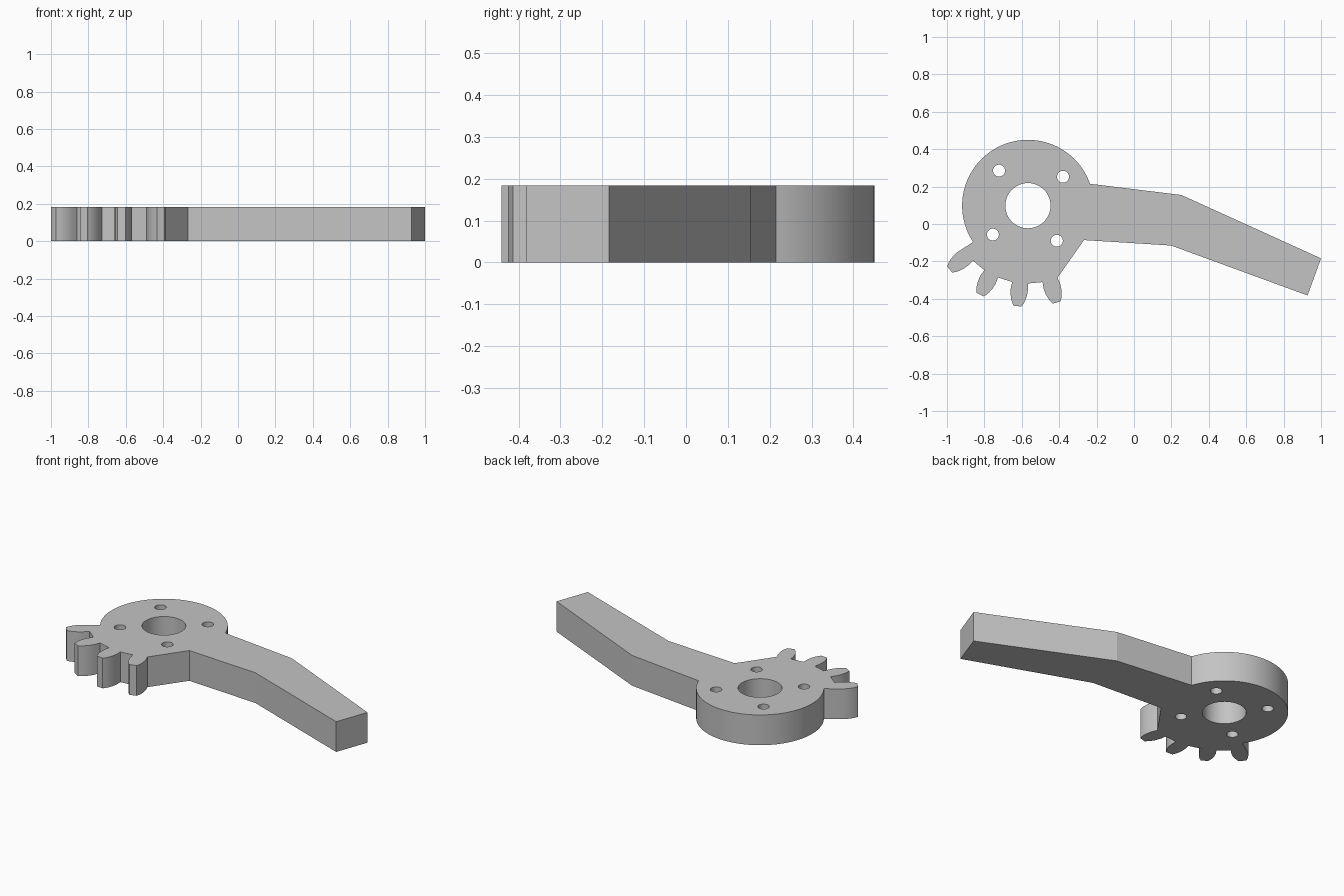
import bpy, bmesh
from math import radians, sin, cos
from mathutils import Vector

cube = bpy.data.objects.get("Cube")
if cube:
    bpy.data.objects.remove(cube)

HEIGHT = 0.184
HUB = Vector((-0.567, 0.098))


def polar(radius, degrees, centre=HUB):
    a = radians(degrees)
    return centre + radius * Vector((cos(a), sin(a)))


def circle(centre, radius, count):
    return [polar(radius, 360 * i / count, centre) for i in range(count)]


# Gear tooth: (distance from hub centre, half width)
FLANK = [(0.414, 0.042), (0.45, 0.046), (0.48, 0.044),
         (0.505, 0.038), (0.525, 0.030), (0.54, 0.021)]


def tooth(degrees):
    out = polar(1, degrees, Vector((0, 0)))
    side = Vector((-out.y, out.x))
    rise = [HUB + out * r - side * w for r, w in FLANK]
    fall = [HUB + out * r + side * w for r, w in reversed(FLANK)]
    return rise + fall


# Outline: round hub, four teeth, bent arm
outline = [polar(0.352, 19.4 + (213.5 - 19.4) * i / 56) for i in range(57)]
for i in range(4):
    points = tooth(219.2 + 22.45 * i)
    outline += points[1:] if i == 0 else points
outline += [Vector(p) for p in ((-0.267, -0.086), (0.198, -0.115), (0.928, -0.382),
                                (1.0, -0.184), (0.254, 0.155))]

# Centre bore and four screw holes
loops = [outline, circle(HUB, 0.121, 48)]
loops += [circle(polar(0.243, 39.5 + 90 * i), 0.032, 32) for i in range(4)]

# Fill the profile and extrude it upwards
bm = bmesh.new()
for loop in loops:
    verts = [bm.verts.new((p.x, p.y, 0)) for p in loop]
    for a, b in zip(verts, verts[1:] + verts[:1]):
        bm.edges.new((a, b))
bmesh.ops.triangle_fill(bm, edges=bm.edges[:], use_beauty=True, normal=(0, 0, 1))
extruded = bmesh.ops.extrude_face_region(bm, geom=bm.faces[:], use_keep_orig=True)
top = [v for v in extruded["geom"] if isinstance(v, bmesh.types.BMVert)]
bmesh.ops.translate(bm, verts=top, vec=(0, 0, HEIGHT))
bmesh.ops.recalc_face_normals(bm, faces=bm.faces[:])

mesh = bpy.data.meshes.new("gear_lever")
bm.to_mesh(mesh)
bm.free()
lever = bpy.data.objects.new("gear_lever", mesh)
bpy.context.collection.objects.link(lever)

# Plain grey
grey = bpy.data.materials.new("plain_grey")
grey.use_nodes = True
colour = (0.55, 0.55, 0.55, 1)
grey.diffuse_color = colour
grey.node_tree.nodes["Principled BSDF"].inputs["Base Color"].default_value = colour
mesh.materials.append(grey)

# Smooth round walls, crisp corners
bpy.ops.object.select_all(action="DESELECT")
lever.select_set(True)
bpy.context.view_layer.objects.active = lever
bpy.ops.object.shade_smooth_by_angle(angle=radians(13))
